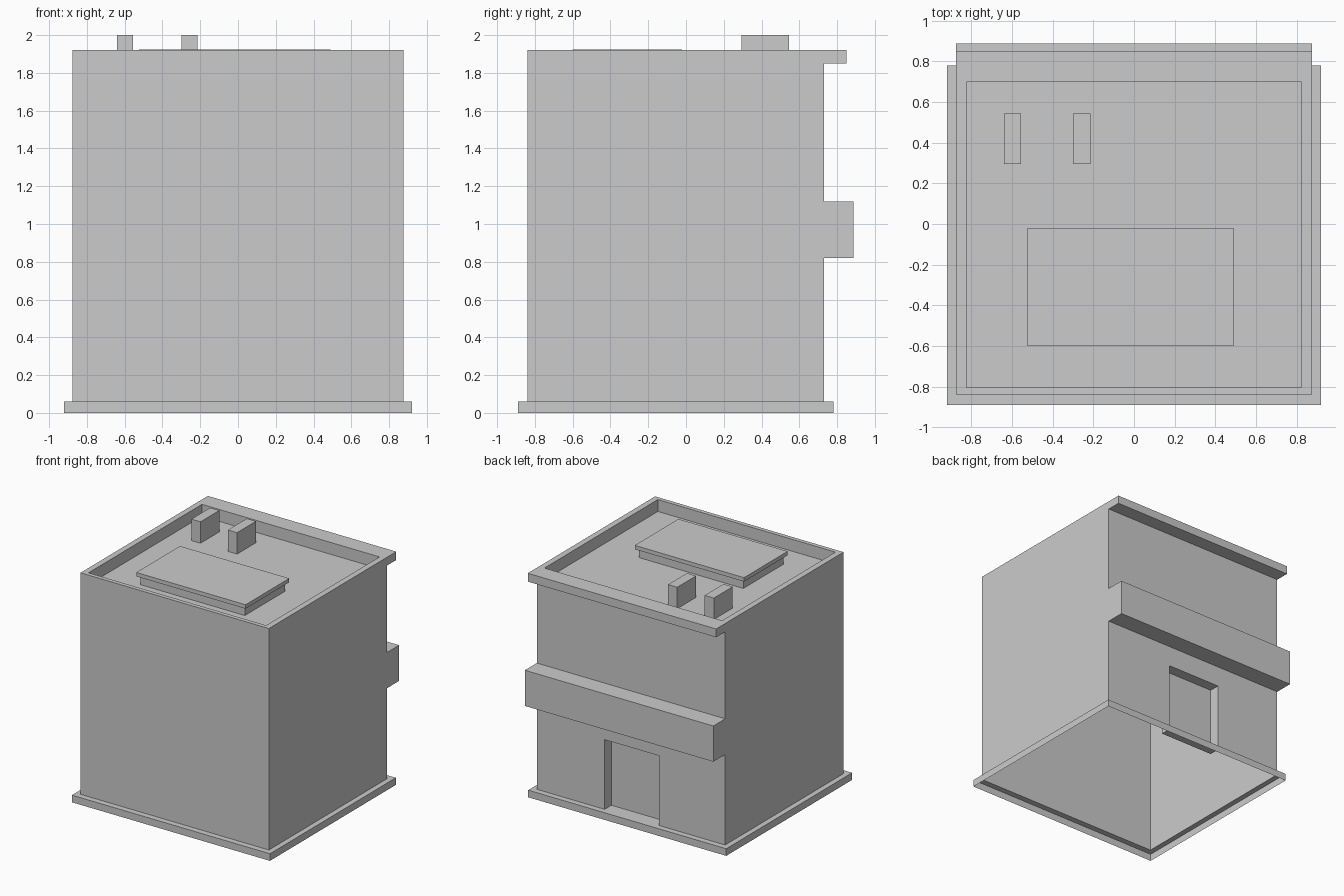
import bpy, bmesh

if "Cube" in bpy.data.objects:
    bpy.data.objects.remove(bpy.data.objects["Cube"])


def rect(x0, x1, y0, y1, z):
    return [(x0, y0, z), (x1, y0, z), (x1, y1, z), (x0, y1, z)]


def band(a, b):
    """Quads joining two matching closed loops."""
    n = len(a)
    return [[a[i], a[(i + 1) % n], b[(i + 1) % n], b[i]] for i in range(n)]


def stack(loops, cap=True):
    """Bridge loops in order, optionally closing the last one."""
    faces = []
    for a, b in zip(loops, loops[1:]):
        faces += band(a, b)
    if cap:
        faces.append(loops[-1])
    return faces


def make(name, faces):
    bm = bmesh.new()
    for f in faces:
        bm.faces.new([bm.verts.new(p) for p in f])
    bmesh.ops.remove_doubles(bm, verts=bm.verts, dist=1e-5)
    bmesh.ops.recalc_face_normals(bm, faces=bm.faces)
    mesh = bpy.data.meshes.new(name)
    bm.to_mesh(mesh)
    bm.free()
    ob = bpy.data.objects.new(name, mesh)
    bpy.context.collection.objects.link(ob)
    return ob


W, FRONT, BACK = 0.875, -0.84, 0.73      # walls
BASE, FLOOR, TOP = 0.06, 1.82, 1.92      # plinth top, roof deck, parapet top
CORNICE = 0.85

# Plinth: open-bottomed skirt with a ledge around the walls
make("plinth", stack([rect(-0.92, 0.92, -0.89, 0.78, 0),
                      rect(-0.92, 0.92, -0.89, 0.78, BASE),
                      rect(-W, W, FRONT, BACK, BASE)], cap=False))

# Building shell: side profile (y, z) swept across the width
profile = [(FRONT, BASE), (FRONT, TOP), (CORNICE, TOP), (CORNICE, 1.85),
           (BACK, 1.85), (BACK, 1.12), (0.888, 1.12), (0.888, 0.82),
           (BACK, 0.82), (BACK, BASE)]
faces = [[(x, y, z) for y, z in profile] for x in (-W, W)]
for i, ((y0, z0), (y1, z1)) in enumerate(zip(profile, profile[1:])):
    if i not in (1, 8):                  # roof and doorway wall are added below
        faces.append([(-W, y0, z0), (W, y0, z0), (W, y1, z1), (-W, y1, z1)])

# Parapet rim and sunken roof deck
inner = (-0.825, 0.825, -0.805, 0.70)
faces += stack([rect(-W, W, FRONT, CORNICE, TOP), rect(*inner, TOP),
                rect(*inner, FLOOR)])

# Doorway wall with a recessed door
d0, d1, dz, dy = -0.26, 0.245, 0.645, 0.64
faces.append([(x, BACK, z) for x, z in
              [(-W, BASE), (-W, 0.82), (W, 0.82), (W, BASE),
               (d1, BASE), (d1, dz), (d0, dz), (d0, BASE)]])
opening = [[(d0, y, BASE), (d1, y, BASE), (d1, y, dz), (d0, y, dz)]
           for y in (BACK, dy)]
faces += stack(opening)
make("building_shell", faces)

# Roof hatch: curb with an overhanging lid
hatch = (-0.525, 0.49, -0.60, -0.02)
curb = (-0.503, 0.468, -0.578, -0.042)
make("roof_hatch", stack([rect(*curb, FLOOR), rect(*curb, 1.892),
                          rect(*hatch, 1.892), rect(*hatch, 1.925)]))

# Chimney vents
for i, x in enumerate((-0.64, -0.30)):
    vent = (x, x + 0.085, 0.295, 0.545)
    make(f"roof_vent_{i + 1}", stack([rect(*vent, FLOOR), rect(*vent, 2.0)]))
